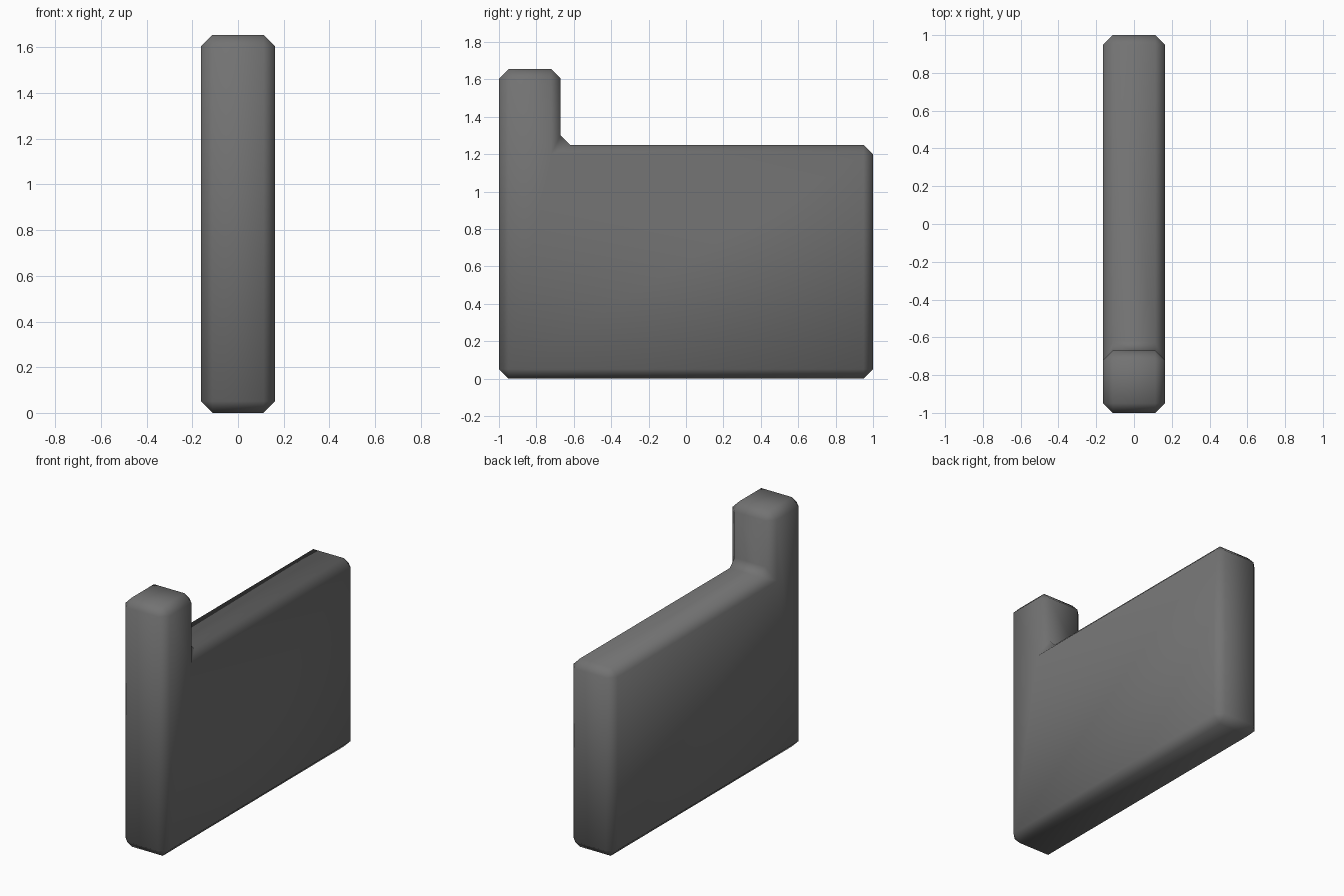
import bpy
import bmesh

if "Cube" in bpy.data.objects:
    bpy.data.objects.remove(bpy.data.objects["Cube"])

HALF_WIDTH = 0.163
CHAMFER = 0.051

# Single flat colour
grey = bpy.data.materials.new("mid_grey")
grey.diffuse_color = (0.17, 0.17, 0.17, 1.0)
grey.use_nodes = True
grey.node_tree.nodes["Principled BSDF"].inputs["Base Color"].default_value = grey.diffuse_color

# Side profile (y, z): low slab with a raised post at the front
profile = [(-1, 0), (1, 0), (1, 1.25), (-0.67, 1.25), (-0.67, 1.655), (-1, 1.655)]

# Extrude the profile across the width
bm = bmesh.new()
side = bm.faces.new([bm.verts.new((-HALF_WIDTH, y, z)) for y, z in profile])
result = bmesh.ops.extrude_face_region(bm, geom=[side])
new_verts = [g for g in result["geom"] if isinstance(g, bmesh.types.BMVert)]
bmesh.ops.translate(bm, verts=new_verts, vec=(2 * HALF_WIDTH, 0, 0))
bmesh.ops.recalc_face_normals(bm, faces=bm.faces)
for face in bm.faces:
    face.smooth = True

mesh = bpy.data.meshes.new("wall_with_post")
bm.to_mesh(mesh)
bm.free()
mesh.materials.append(grey)
wall = bpy.data.objects.new("wall_with_post", mesh)
bpy.context.collection.objects.link(wall)

# One-segment chamfer on every edge, smooth shaded
bevel = wall.modifiers.new("chamfer", "BEVEL")
bevel.width = CHAMFER
bevel.segments = 1
bevel.limit_method = 'ANGLE'
